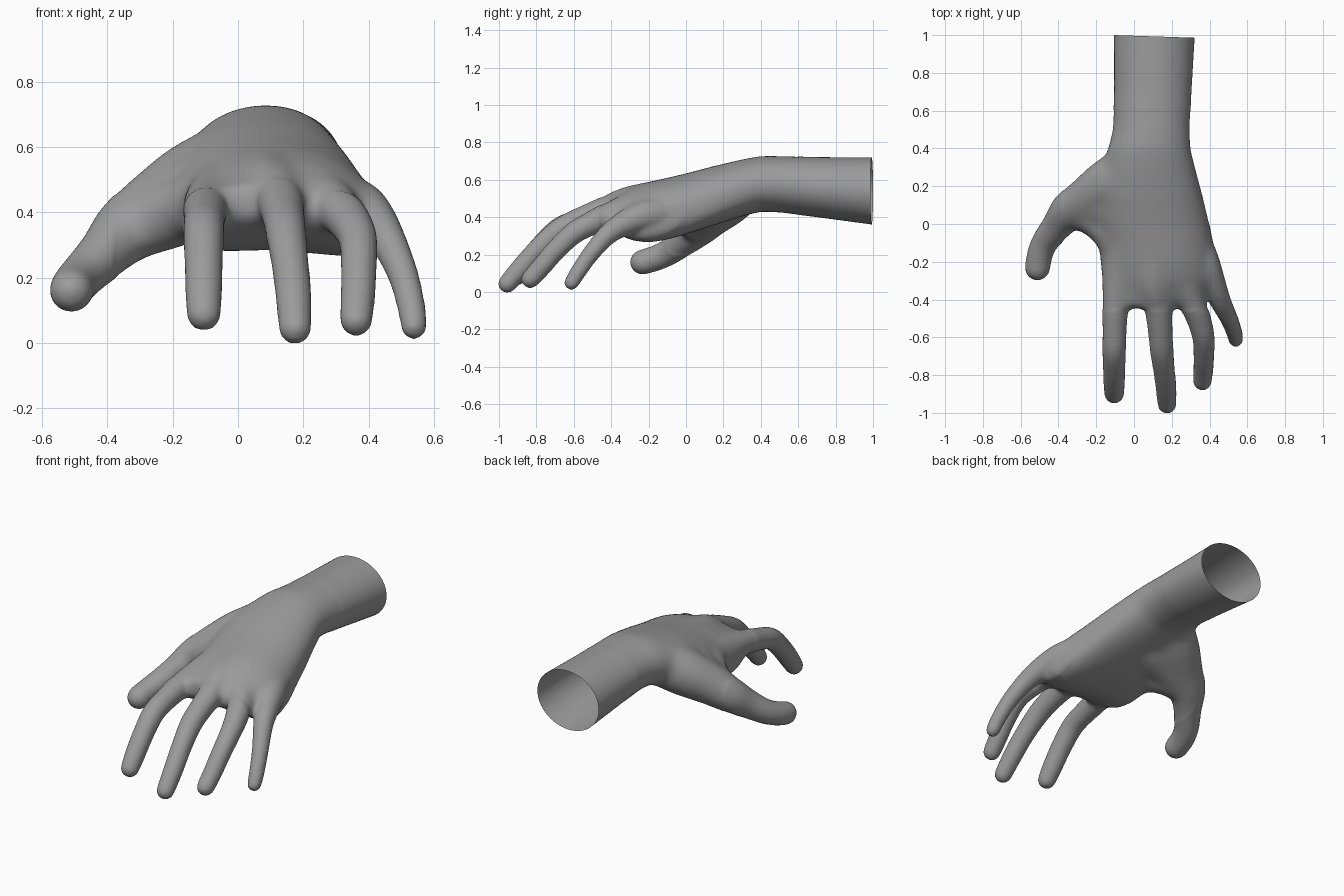
import bpy, bmesh, math
from mathutils import Vector

if "Cube" in bpy.data.objects:
    bpy.data.objects.remove(bpy.data.objects["Cube"])

skin = bpy.data.materials.new("grey_skin")
skin.diffuse_color = (0.33, 0.33, 0.33, 1)
skin.use_nodes = True
skin.node_tree.nodes["Principled BSDF"].inputs["Base Color"].default_value = skin.diffuse_color

bm = bmesh.new()


def power(v, p):
    return math.copysign(abs(v) ** p, v)


def loft(sections, sides=48):
    """Closed skin through upright sections: y, left, right, bottom, top, sideways droop."""
    rings = []
    for y, x0, x1, z0, z1, droop in sections:
        cx, cz, rx, rz = (x0 + x1) / 2, (z0 + z1) / 2, (x1 - x0) / 2, (z1 - z0) / 2
        p = 1 - 0.35 * droop                            # drooping sections are also boxier
        ring = []
        for i in range(sides):
            a = 2 * math.pi * i / sides
            dx = rx * power(math.cos(a), p)
            z = cz + rz * power(math.sin(a), p) - droop * dx * dx
            if z < cz:                                  # heel of the hand hangs on the outer side
                z -= 0.12 * droop * max(dx, 0)
            ring.append(bm.verts.new((cx + dx, y, z)))
        rings.append(ring)
    skin_rings(rings)


def skin_rings(rings):
    n = len(rings[0])
    for a, b in zip(rings, rings[1:]):
        for i in range(n):
            j = (i + 1) % n
            bm.faces.new((a[i], a[j], b[j], b[i]))
    bm.faces.new(rings[0][::-1])
    bm.faces.new(rings[-1])


def digit(points, sides=20, steps=5):
    """Round limb through (x, y, z, radius) points with rounded ends."""
    p = [Vector(q) for q in points]
    p = [2 * p[0] - p[1]] + p + [2 * p[-1] - p[-2]]
    path = []
    for k in range(1, len(p) - 2):                      # smooth spline between joints
        a, b, c, d = p[k - 1:k + 3]
        for s in range(steps):
            t = s / steps
            path.append(0.5 * (2 * b + (c - a) * t + (2 * a - 5 * b + 4 * c - d) * t * t
                               + (3 * b - a - 3 * c + d) * t ** 3))
    path.append(p[-2])
    centres = [(q.xyz, q.w + 0.003) for q in path]
    n = len(centres)
    tangents = [(centres[min(i + 1, n - 1)][0] - centres[max(i - 1, 0)][0]).normalized()
                for i in range(n)]
    stations = [(c, r, t) for (c, r), t in zip(centres, tangents)]
    caps = [math.radians(d) for d in (20, 40, 60, 78)]
    (c0, r0, t0), (c1, r1, t1) = stations[0], stations[-1]
    stations = ([(c0 - t0 * r0 * math.sin(a), r0 * math.cos(a), t0) for a in reversed(caps)] + stations
                + [(c1 + t1 * r1 * math.sin(a), r1 * math.cos(a), t1) for a in caps])
    rings = []
    for c, r, t in stations:
        u = t.cross(Vector((0, 0, 1))).normalized()
        v = u.cross(t)
        rings.append([bm.verts.new(c + r * (u * math.cos(2 * math.pi * i / sides)
                                            + v * math.sin(2 * math.pi * i / sides)))
                      for i in range(sides)])
    skin_rings(rings)


# forearm, wrist and palm
loft([(1.06, -.106, .326, .352, .72, 0), (.7, -.106, .305, .40, .722, 0),
      (.5, -.113, .296, .425, .728, 0), (.4, -.14, .30, .43, .729, .1),
      (.3, -.17, .325, .405, .71, .25), (.15, -.2, .365, .36, .675, .4),
      (0, -.2, .40, .315, .635, .5), (-.1, -.185, .42, .293, .612, .6),
      (-.2, -.178, .435, .282, .59, .65), (-.3, -.168, .43, .298, .557, .65),
      (-.38, -.15, .37, .335, .515, .6), (-.445, -.09, .225, .38, .485, .5)])

# index, middle, ring and little fingers
digit([(-.04, -.05, .47, .10), (-.08, -.26, .432, .085), (-.098, -.42, .412, .070),
       (-.102, -.55, .383, .062), (-.105, -.67, .342, .06), (-.105, -.77, .25, .057),
       (-.105, -.845, .16, .055), (-.105, -.9, .088, .05)])
digit([(.09, -.05, .51, .10), (.10, -.3, .484, .084), (.127, -.43, .437, .073),
       (.138, -.55, .393, .064), (.147, -.67, .335, .06), (.16, -.78, .24, .055),
       (.17, -.87, .143, .053), (.175, -.955, .045, .048)])
digit([(.19, -.05, .48, .10), (.245, -.27, .454, .084), (.305, -.41, .41, .07),
       (.342, -.5, .37, .063), (.368, -.6, .315, .057), (.37, -.7, .22, .053),
       (.367, -.77, .138, .051), (.362, -.832, .07, .048)])
digit([(.29, -.04, .42, .095), (.362, -.2, .41, .088), (.413, -.31, .375, .07),
       (.458, -.41, .315, .054), (.505, -.505, .21, .045), (.531, -.575, .11, .041),
       (.539, -.612, .05, .038)])

# thumb and the web joining it to the palm
digit([(0, .30, .555, .13), (-.13, .215, .485, .135), (-.25, .13, .41, .118),
       (-.34, .07, .345, .102), (-.405, -.01, .277, .081), (-.468, -.09, .215, .069),
       (-.498, -.16, .182, .066), (-.511, -.232, .16, .065)])
digit([(-.02, .13, .48, .14), (-.13, .10, .44, .128), (-.25, .09, .39, .11)])
digit([(-.03, -.13, .44, .11), (-.08, -.09, .43, .105), (-.17, .005, .402, .10), (-.27, .065, .37, .10)])

bmesh.ops.recalc_face_normals(bm, faces=bm.faces)
mesh = bpy.data.meshes.new("hand")
bm.to_mesh(mesh)
bm.free()
hand = bpy.data.objects.new("hand", mesh)
bpy.context.collection.objects.link(hand)

# fuse all parts into one soft skin
fuse = hand.modifiers.new("fuse", 'REMESH')
fuse.mode = 'VOXEL'
fuse.voxel_size = 0.011
soften = hand.modifiers.new("soften", 'SMOOTH')
soften.factor = 0.5
soften.iterations = 14
depsgraph = bpy.context.evaluated_depsgraph_get()
fused = bpy.data.meshes.new_from_object(hand.evaluated_get(depsgraph))
hand.modifiers.clear()

bm = bmesh.new()
bm.from_mesh(fused)

# blend the back of the hand, knuckles and thumb root further
for _ in range(30):
    soft = [v for v in bm.verts if -.46 < v.co.y < .6 and -.38 < v.co.x < .40]
    bmesh.ops.smooth_vert(bm, verts=soft, factor=0.5, use_axis_x=True, use_axis_y=True, use_axis_z=True)

# cut the forearm open
bmesh.ops.bisect_plane(bm, geom=bm.verts[:] + bm.edges[:] + bm.faces[:],
                       plane_co=(-.105, 1.0, .54), plane_no=(.033, 1, 0), clear_outer=True)
bm.to_mesh(fused)
bm.free()
hand.data = fused
fused.materials.clear()
fused.materials.append(skin)
for poly in fused.polygons:
    poly.use_smooth = True
    poly.material_index = 0
